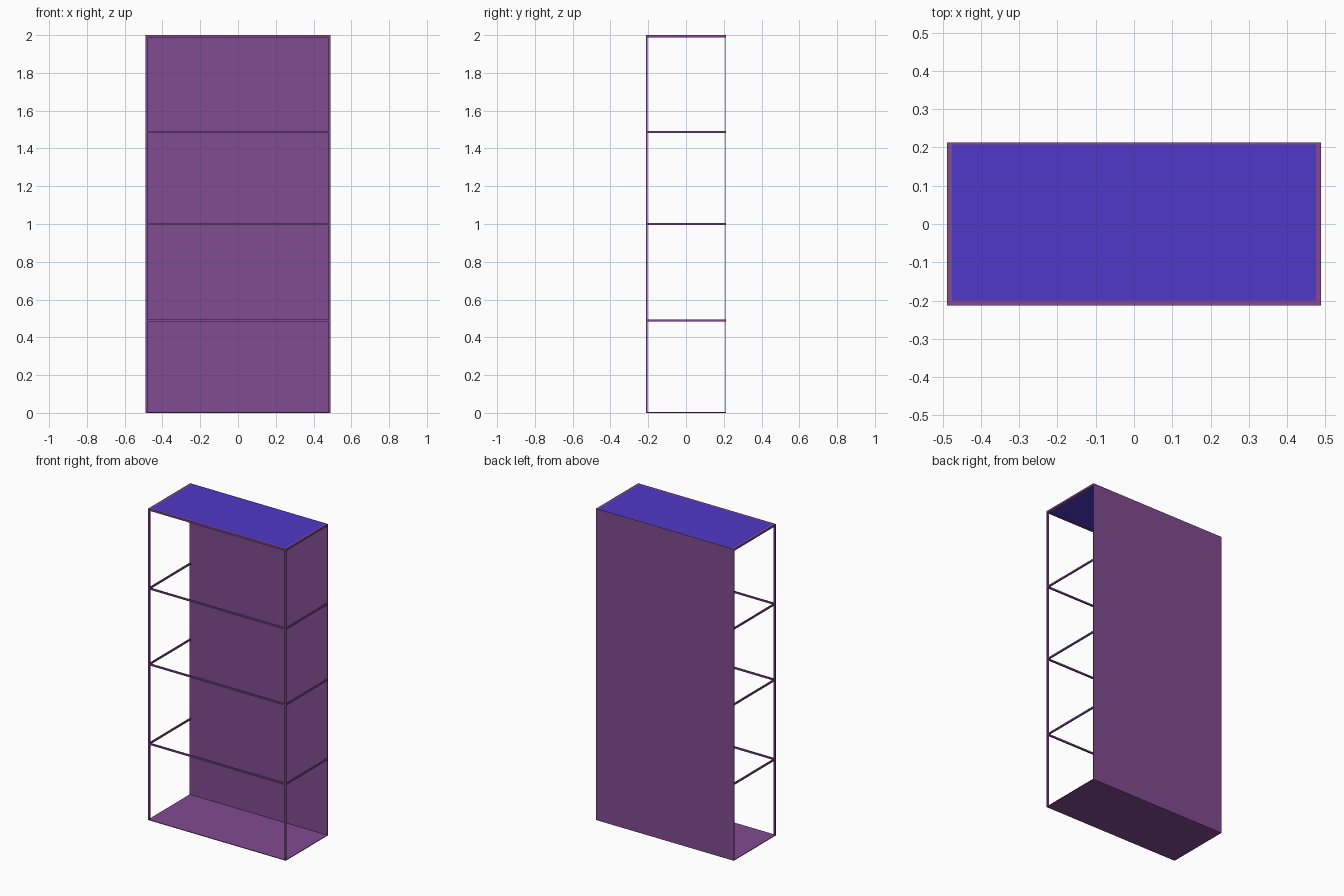
import bpy

if "Cube" in bpy.data.objects:
    bpy.data.objects.remove(bpy.data.objects["Cube"])

W, D, H = 0.489, 0.213, 2.0   # half width, half depth, height
T = 0.009                     # rod thickness


def material(name, color):
    m = bpy.data.materials.new(name)
    m.diffuse_color = color
    m.use_nodes = True
    m.node_tree.nodes["Principled BSDF"].inputs["Base Color"].default_value = m.diffuse_color
    return m


purple = material("purple", (0.22, 0.07, 0.28, 1))
blue = material("blue", (0.08, 0.04, 0.58, 1))


def box(name, lo, hi, mat):
    """Box between two corners."""
    bpy.ops.mesh.primitive_cube_add(size=1, location=[(a + b) / 2 for a, b in zip(lo, hi)])
    ob = bpy.context.object
    ob.name = name
    ob.scale = [b - a for a, b in zip(lo, hi)]
    bpy.ops.object.transform_apply(location=False, rotation=False, scale=True)
    ob.data.materials.append(mat)
    return ob


def rim(name, z0, z1, t):
    """Open rail running along the front and both sides."""
    box(name + "_front", (-W, -D, z0), (W, -D + t, z1), purple)
    for side, s in (("left", -1), ("right", 1)):
        xs = sorted((s * W, s * (W - t)))
        box(name + "_" + side, (xs[0], -D + t, z0), (xs[1], D - 0.005, z1), purple)


# Floor and back panels
box("floor_panel", (-W, -D, 0), (W, D, 0.004), purple)
box("back_panel", (-W, D - 0.005, 0.004), (W, D, H), purple)

# Front corner posts
for side, s in (("left", -1), ("right", 1)):
    xs = sorted((s * W, s * (W - T)))
    box("front_post_" + side, (xs[0], -D, 0.004), (xs[1], -D + T, H - 0.012), purple)

# Open shelf rails
for i, z in enumerate((0.49, 1.0, 1.487)):
    rim(f"shelf_rail_{i + 1}", z - 0.005, z + 0.005, T)

# Top rim with the blue top panel set inside it
rim("top_rim", H - 0.012, H, 0.0135)
box("top_panel", (-W + 0.0135, -D + 0.0135, H - 0.010), (W - 0.0135, D, H + 0.0), blue)
